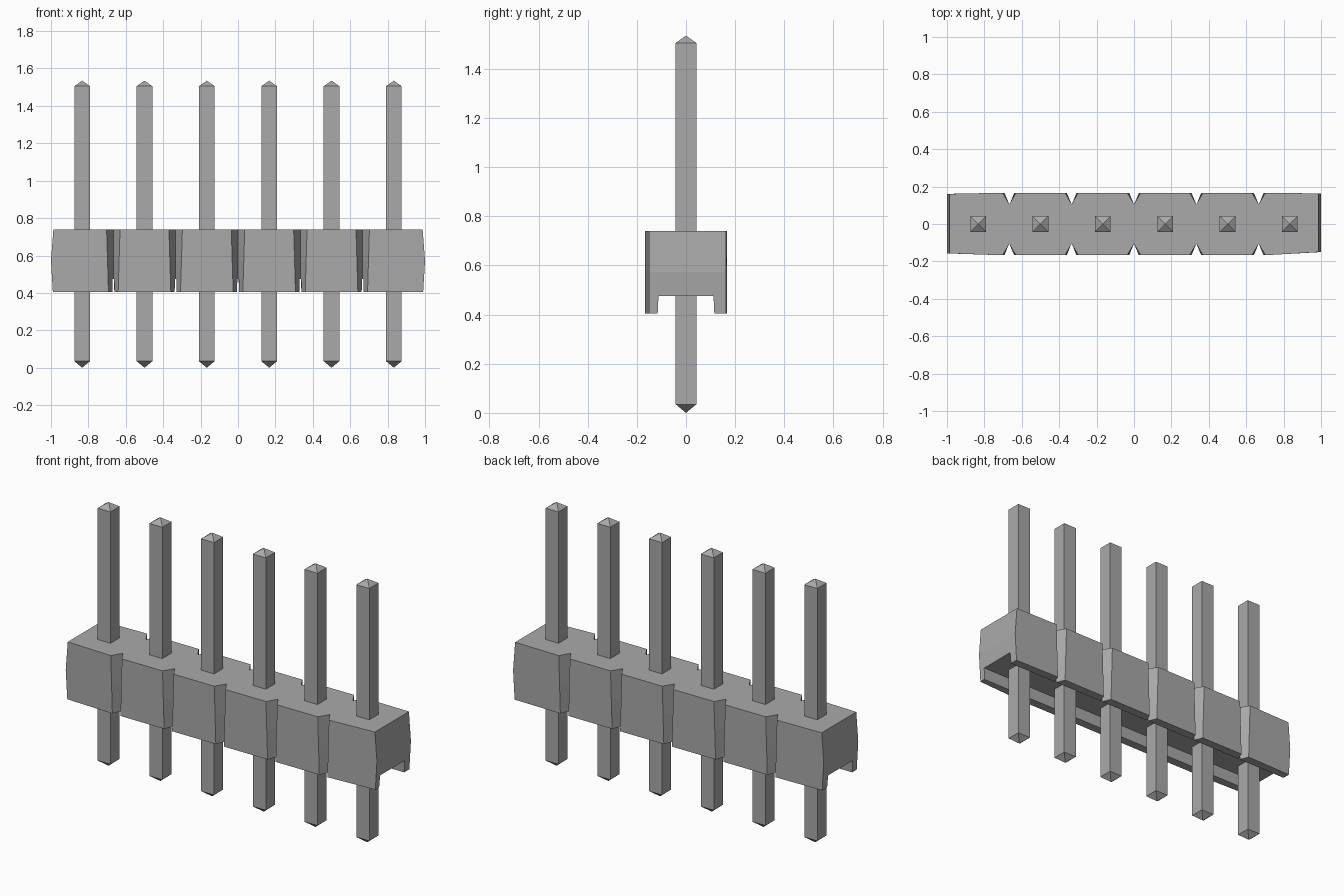
import bpy, bmesh

PITCH = 1 / 3
HALF_Y = 0.167
BOTTOM, TOP = 0.405, 0.74

cube = bpy.data.objects.get("Cube")
if cube:
    bpy.data.objects.remove(cube)

# Single grey material shared by housing and pins
grey = bpy.data.materials.new("plain grey")
grey.use_nodes = True
colour = (0.4, 0.4, 0.4, 1)
grey.diffuse_color = colour
grey.node_tree.nodes["Principled BSDF"].inputs["Base Color"].default_value = colour


def make_object(name, bm):
    bmesh.ops.recalc_face_normals(bm, faces=bm.faces[:])
    mesh = bpy.data.meshes.new(name)
    bm.to_mesh(mesh)
    bm.free()
    mesh.materials.append(grey)
    obj = bpy.data.objects.new(name, mesh)
    bpy.context.collection.objects.link(obj)
    return obj


def loft(name, rings):
    """Join rings of equal point count and cap both ends."""
    bm = bmesh.new()
    loops = [[bm.verts.new(p) for p in ring] for ring in rings]
    for a, b in zip(loops, loops[1:]):
        for i in range(len(a)):
            j = (i + 1) % len(a)
            bm.faces.new((a[i], a[j], b[j], b[i]))
    bm.faces.new(loops[0])
    bm.faces.new(loops[-1])
    return make_object(name, bm)


def housing_ring(z, notch, apex, end):
    """Housing outline with V notches between the six cells."""
    front = [(-end, -0.157)]
    for i in range(-2, 3):
        x = i * PITCH
        front += [(x - notch, -HALF_Y), (x, -apex), (x + notch, -HALF_Y)]
    front.append((end, -0.15))
    back = [(-x, -y) for x, y in front]
    back[0] = (end, HALF_Y - 0.004)
    back[-1] = (-end, 0.161)
    return [(x, y, z) for x, y in front + back]


# Housing with slightly tapering notches
housing = loft("housing", [
    housing_ring(BOTTOM, 0.026, 0.102, 0.99),
    housing_ring((BOTTOM + TOP) / 2, 0.031, 0.105, 1.0),
    housing_ring(TOP, 0.036, 0.106, 0.987),
])

# Open channel along the underside
profile = [(-0.12, 0.3), (0.12, 0.3), (0.112, 0.475), (-0.112, 0.475)]
channel = loft("channel_cutter", [[(x, y, z) for y, z in profile] for x in (-1.2, 1.2)])
cut = housing.modifiers.new("channel", 'BOOLEAN')
cut.operation = 'DIFFERENCE'
cut.solver = 'EXACT'
cut.object = channel
bpy.context.view_layer.objects.active = housing
housing.select_set(True)
bpy.ops.object.modifier_apply(modifier=cut.name)
bpy.data.objects.remove(channel)

# Square pins with pyramid points
for n in range(6):
    x = (n - 2.5) * PITCH
    bm = bmesh.new()
    r = 0.042
    corners = [(-r, -r), (r, -r), (r, r), (-r, r)]
    low, high = [[bm.verts.new((x + a, b, z)) for a, b in corners] for z in (0.035, 1.505)]
    base, tip = bm.verts.new((x, 0, 0)), bm.verts.new((x, 0, 1.535))
    for i in range(4):
        j = (i + 1) % 4
        bm.faces.new((low[i], low[j], high[j], high[i]))
        bm.faces.new((low[j], low[i], base))
        bm.faces.new((high[i], high[j], tip))
    make_object(f"pin_{n + 1}", bm)
